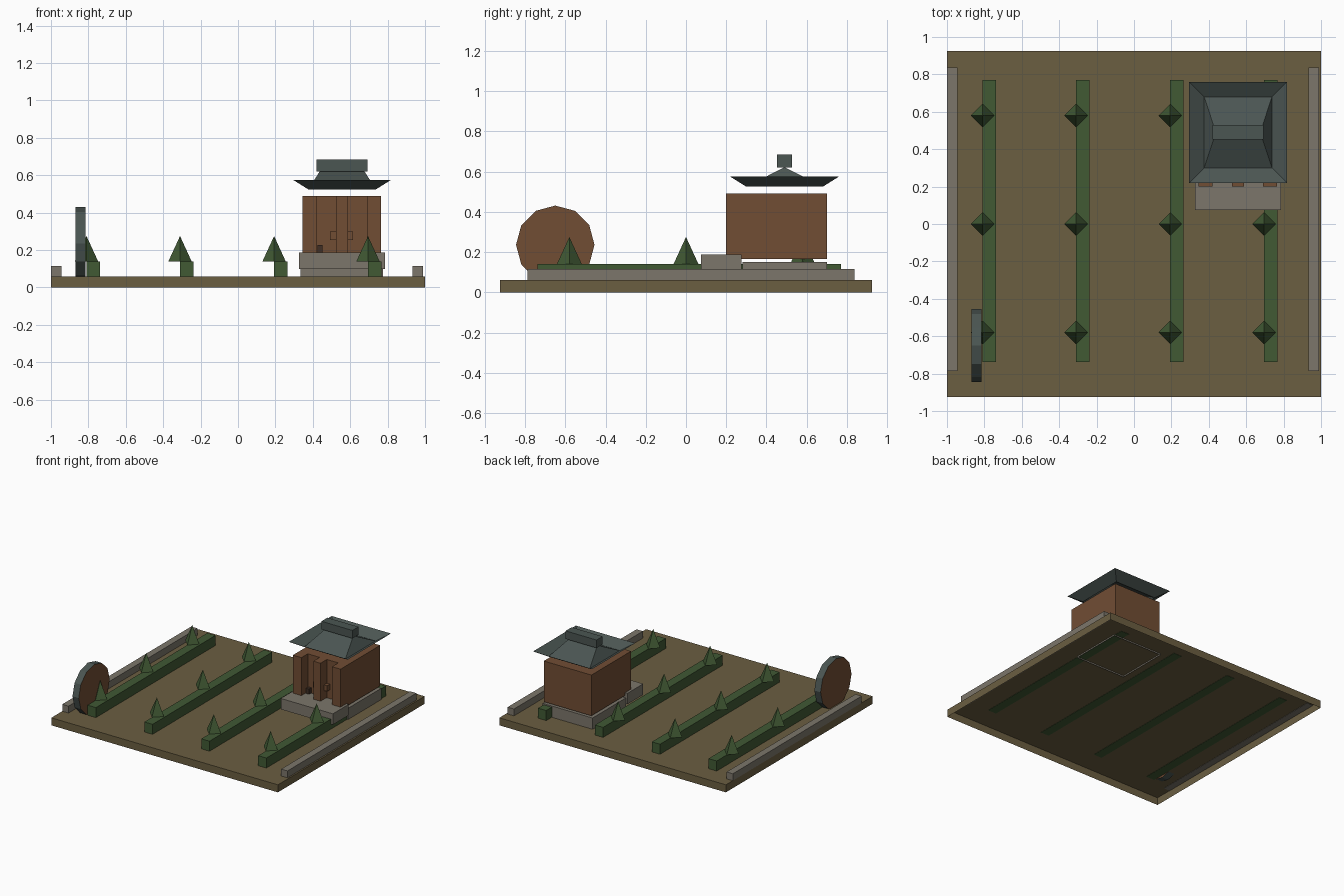
import bpy, bmesh, math
from mathutils import Matrix

if "Cube" in bpy.data.objects:
    bpy.data.objects.remove(bpy.data.objects["Cube"])


def material(name, rgb):
    m = bpy.data.materials.new(name)
    m.diffuse_color = (*rgb, 1)
    m.use_nodes = True
    m.node_tree.nodes["Principled BSDF"].inputs["Base Color"].default_value = m.diffuse_color
    return m


EARTH = material("earth", (0.147, 0.112, 0.053))
STONE = material("grey stone", (0.2, 0.18, 0.145))
WOOD = material("brown wood", (0.165, 0.075, 0.034))
SLATE = material("slate", (0.07, 0.092, 0.085))
GREEN = material("hedge green", (0.052, 0.1, 0.034))
DARK = material("dark wood", (0.05, 0.028, 0.018))


def finish(name, bm, *mats):
    me = bpy.data.meshes.new(name)
    bm.to_mesh(me)
    bm.free()
    for m in mats:
        me.materials.append(m)
    ob = bpy.data.objects.new(name, me)
    bpy.context.collection.objects.link(ob)
    return ob


def box(name, x, y, z, mat, open_bottom=False):
    bm = bmesh.new()
    bmesh.ops.create_cube(bm, size=1)
    for v in bm.verts:
        v.co = [r[0] + (c + 0.5) * (r[1] - r[0]) for c, r in zip(v.co, (x, y, z))]
    bm.normal_update()
    if open_bottom:
        under = [f for f in bm.faces if f.normal.z < -0.5]
        bmesh.ops.delete(bm, geom=under, context='FACES_ONLY')
    return finish(name, bm, mat)


# Ground slab, open underneath
box("ground", (-1, 1), (-0.925, 0.925), (0, 0.06), EARTH, True)

# Low stone border walls along both sides, in five lengths
for side, xs in (("left", (-1.0, -0.945)), ("right", (0.932, 0.988))):
    for i in range(5):
        y = -0.787 + i * 0.325
        box(f"{side}_border_wall_{i}", xs, (y, y + 0.325), (0.058, 0.115), STONE)

# Hedge rows with small pyramid trees
for i, x in enumerate((-0.81, -0.31, 0.193, 0.695)):
    box(f"hedge_{i}", (x, x + 0.072), (-0.738, 0.77), (0.058, 0.14), GREEN)
    for j, y in enumerate((-0.58, 0, 0.58)):
        bm = bmesh.new()
        bmesh.ops.create_cone(bm, cap_ends=True, segments=4, radius1=0.062, radius2=0,
                              depth=0.135, matrix=Matrix.Translation((x, y, 0.2075)))
        finish(f"tree_{i}_{j}", bm, GREEN)

# Upright wheel: wooden faces, slate rim
bm = bmesh.new()
bmesh.ops.create_cone(bm, cap_ends=True, segments=12, radius1=0.195, radius2=0.195, depth=0.055,
                      matrix=Matrix.Translation((-0.842, -0.65, 0.236))
                      @ Matrix.Rotation(math.pi / 2, 4, 'Y'))
bm.normal_update()
for f in bm.faces:
    f.material_index = 0 if abs(f.normal.x) > 0.5 else 1
finish("wheel", bm, WOOD, SLATE)

# Stone platform and raised front step
box("platform", (0.335, 0.775), (0.28, 0.70), (0.048, 0.15), STONE, True)
box("front_step", (0.325, 0.785), (0.075, 0.275), (0.10, 0.187), STONE)

# House body with three front posts and recessed bays
box("house_body", (0.345, 0.765), (0.28, 0.70), (0.165, 0.49), WOOD)
for i, xs in enumerate(((0.345, 0.42), (0.525, 0.588), (0.69, 0.765))):
    box(f"front_post_{i}", xs, (0.2, 0.28), (0.165, 0.49), WOOD)
for i, xs in enumerate(((0.492, 0.523), (0.586, 0.615))):
    box(f"door_handle_{i}", xs, (0.245, 0.28), (0.255, 0.3), WOOD)
box("door_stop", (0.425, 0.452), (0.25, 0.28), (0.187, 0.228), DARK)

# Roof: upturned eaves around a hip, as one thin surface
bm = bmesh.new()


def ring(x0, x1, y0, y1, z):
    return [bm.verts.new(p) for p in ((x0, y0, z), (x1, y0, z), (x1, y1, z), (x0, y1, z))]


eave = ring(0.295, 0.818, 0.22, 0.76, 0.575)
inner = ring(0.375, 0.738, 0.30, 0.68, 0.525)
a, b = (bm.verts.new((x, 0.49, 0.622)) for x in (0.438, 0.675))
for i in range(4):
    j = (i + 1) % 4
    bm.faces.new((eave[i], eave[j], inner[j], inner[i]))
bm.faces.new((inner[0], inner[1], b, a))
bm.faces.new((inner[1], inner[2], b))
bm.faces.new((inner[2], inner[3], a, b))
bm.faces.new((inner[3], inner[0], a))
finish("roof", bm, SLATE)
box("roof_ridge", (0.42, 0.693), (0.452, 0.528), (0.62, 0.684), SLATE)
